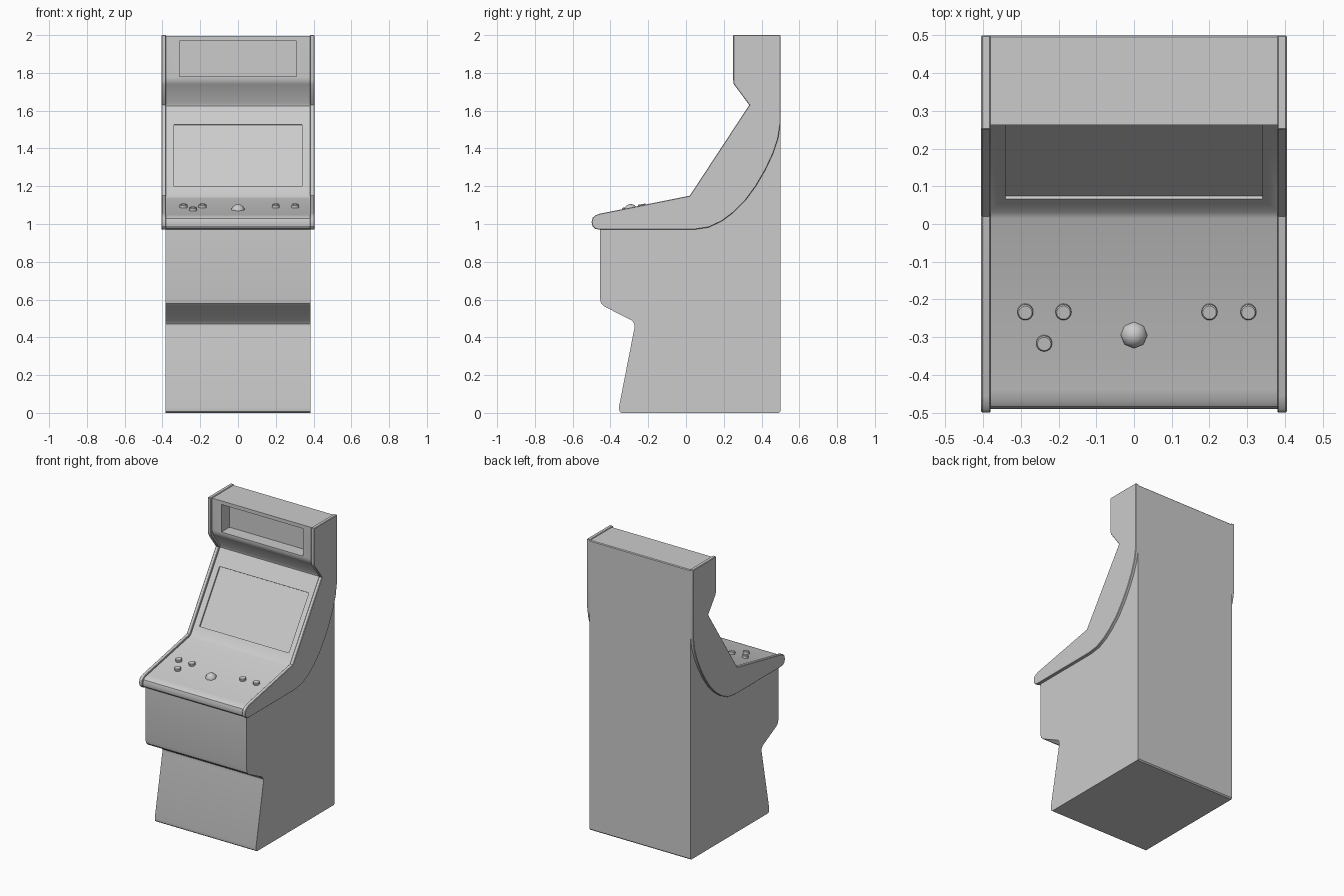
import bpy, bmesh, math
from mathutils import Vector

if "Cube" in bpy.data.objects:
    bpy.data.objects.remove(bpy.data.objects["Cube"])


def finish(obj, angle=30):
    bpy.ops.object.select_all(action='DESELECT')
    obj.select_set(True)
    bpy.context.view_layer.objects.active = obj
    for m in list(obj.modifiers):
        bpy.ops.object.modifier_apply(modifier=m.name)
    bpy.ops.object.shade_smooth_by_angle(angle=math.radians(angle))


def extrude_profile(name, pts, x0, x1):
    """Extrude a (y, z) outline along x."""
    bm = bmesh.new()
    face = bm.faces.new([bm.verts.new((x0, y, z)) for y, z in pts])
    ext = bmesh.ops.extrude_face_region(bm, geom=[face])
    moved = [g for g in ext['geom'] if isinstance(g, bmesh.types.BMVert)]
    bmesh.ops.translate(bm, verts=moved, vec=(x1 - x0, 0, 0))
    bmesh.ops.recalc_face_normals(bm, faces=bm.faces)
    me = bpy.data.meshes.new(name)
    bm.to_mesh(me)
    bm.free()
    obj = bpy.data.objects.new(name, me)
    bpy.context.collection.objects.link(obj)
    return obj


def box(name, loc, size, rot_x=0):
    bpy.ops.mesh.primitive_cube_add(size=1, location=loc, rotation=(rot_x, 0, 0))
    obj = bpy.context.object
    obj.name = name
    obj.scale = size
    return obj


def cut(target, cutter):
    cutter.hide_render = True
    bpy.context.view_layer.update()
    m = target.modifiers.new("cut", 'BOOLEAN')
    m.operation = 'DIFFERENCE'
    m.solver = 'EXACT'
    m.object = cutter


# Cabinet body, slightly inset between the upper side panels
body = extrude_profile("cabinet_body", [
    (0.5, 0.008), (0.492, 0), (-0.342, 0), (-0.352, 0.008), (-0.355, 0.03),
    (-0.273, 0.45), (-0.273, 0.47), (-0.285, 0.488), (-0.435, 0.565),
    (-0.45, 0.58), (-0.455, 0.605), (-0.455, 0.97), (-0.475, 0.975),
    (-0.487, 0.99), (-0.49, 1.01), (-0.484, 1.03), (-0.468, 1.042),
    (-0.44, 1.048), (0.015, 1.136), (0.032, 1.146), (0.348, 1.625),
    (0.346, 1.64), (0.273, 1.74), (0.264, 1.757), (0.262, 1.775),
    (0.262, 1.995), (0.495, 1.995), (0.5, 1.99)], -0.385, 0.385)

# Screen recess, tilted with the sloped face
tilt = math.atan2(0.315, 0.48)
normal = Vector((0, -math.cos(tilt), math.sin(tilt)))
face_mid = Vector((0, 0.02 + (1.37 - 1.15) * math.tan(tilt), 1.37))
length = 0.33 / math.cos(tilt)
screen_cut = box("screen_cutter", face_mid + normal * 0.028, (0.68, 0.1, length), -tilt)
cut(body, screen_cut)

# Marquee recess
marquee_cut = box("marquee_cutter", (0, 0.255, 1.875), (0.62, 0.19, 0.19))
cut(body, marquee_cut)
finish(body)
for c in (screen_cut, marquee_cut):
    bpy.data.objects.remove(c)

# Screen
screen = box("screen", face_mid - normal * 0.025, (0.68, 0.006, length), -tilt)
teal = bpy.data.materials.new("screen_teal")
teal.diffuse_color = (0.04, 0.27, 0.29, 1)
teal.use_nodes = True
teal.node_tree.nodes["Principled BSDF"].inputs["Base Color"].default_value = teal.diffuse_color
screen.data.materials.append(teal)

# Upper side panels with curved lower edge
panel_outline = [
    (-0.46, 0.97), (-0.482, 0.975), (-0.496, 0.99), (-0.5, 1.01),
    (-0.494, 1.033), (-0.48, 1.046), (-0.455, 1.055), (0.02, 1.15),
    (0.335, 1.63), (0.253, 1.74), (0.25, 1.76), (0.25, 2), (0.5, 2),
    (0.5, 1.53), (0.487, 1.45), (0.46, 1.37), (0.42, 1.285), (0.37, 1.2),
    (0.315, 1.125), (0.25, 1.06), (0.19, 1.015), (0.12, 0.982), (0.04, 0.97)]
for side, label in ((-1, "left"), (1, "right")):
    panel = extrude_profile(label + "_side_panel", panel_outline, side * 0.38, side * 0.405)
    bev = panel.modifiers.new("bevel", 'BEVEL')
    bev.width = 0.003
    bev.segments = 1
    bev.limit_method = 'ANGLE'
    bev.angle_limit = math.radians(70)
    finish(panel)

# Control buttons, tilted with the control deck
deck_tilt = math.atan2(0.088, 0.455)


def deck_z(y):
    return 1.048 + (y + 0.44) * math.tan(deck_tilt)


for i, (x, y) in enumerate([(-0.288, -0.232), (-0.187, -0.232), (-0.238, -0.315),
                            (0.2, -0.232), (0.303, -0.232)]):
    bpy.ops.mesh.primitive_cylinder_add(vertices=16, radius=0.021, depth=0.03,
                                        location=(x, y, deck_z(y) + 0.002),
                                        rotation=(deck_tilt, 0, 0))
    button = bpy.context.object
    button.name = "button_%d" % (i + 1)
    b = button.modifiers.new("bevel", 'BEVEL')
    b.width = 0.003
    b.limit_method = 'ANGLE'
    finish(button)

# Trackball
bpy.ops.mesh.primitive_uv_sphere_add(segments=8, ring_count=8, radius=0.037,
                                     location=(0, -0.293, deck_z(-0.293) - 0.008),
                                     rotation=(deck_tilt, 0, 0))
ball = bpy.context.object
ball.name = "trackball"
finish(ball, 50)
